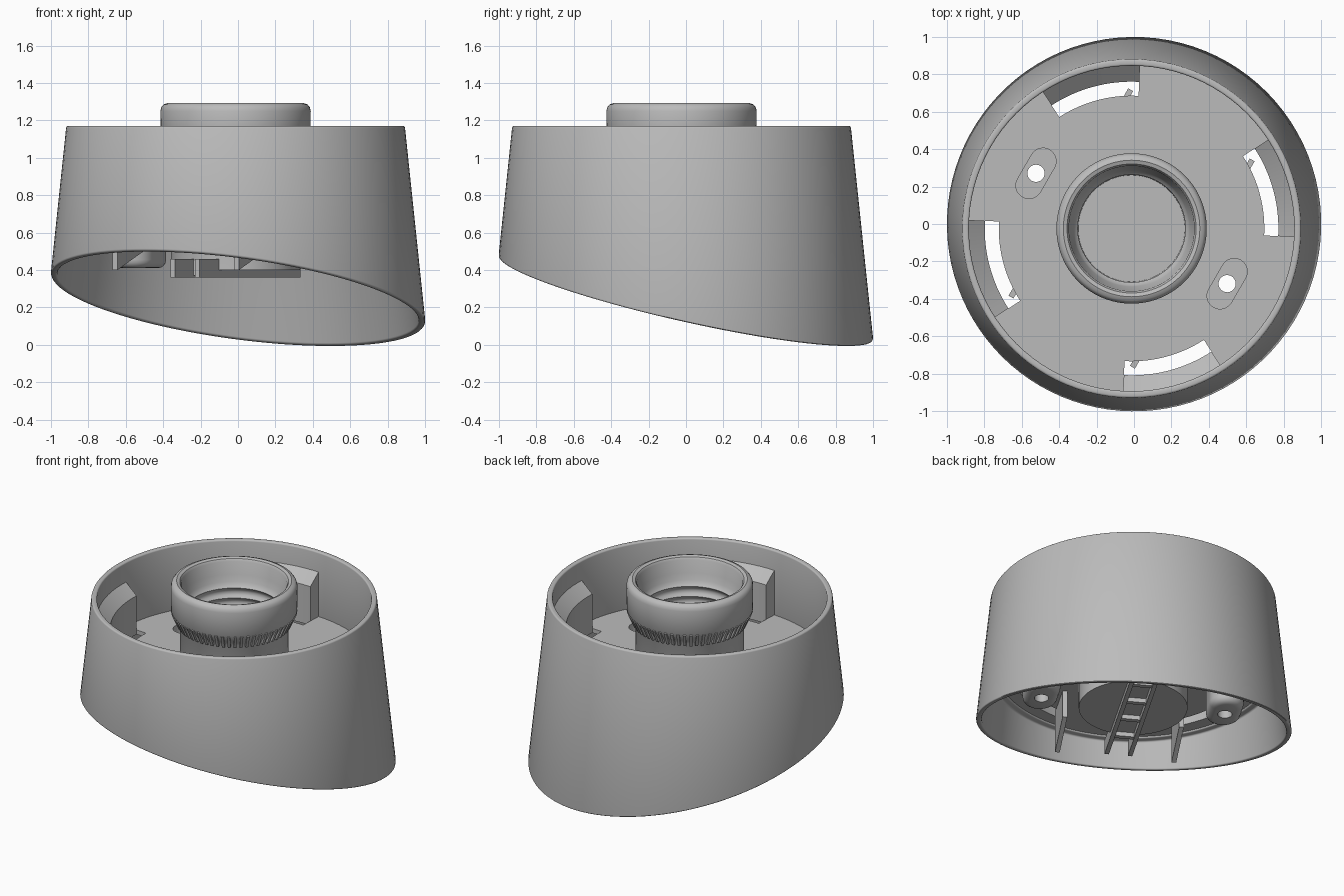
import bpy, bmesh
from math import sin, cos, pi, radians, hypot
from mathutils import Matrix

if "Cube" in bpy.data.objects:
    bpy.data.objects.remove(bpy.data.objects["Cube"])

grey = bpy.data.materials.new("plain grey")
grey.use_nodes = True
colour = (0.5, 0.5, 0.5, 1)
grey.diffuse_color = colour
grey.node_tree.nodes["Principled BSDF"].inputs["Base Color"].default_value = colour

AXIS = Matrix.Translation((-0.013, -0.024, 0))
TURN = AXIS @ Matrix.Rotation(radians(60), 4, "Z")
FLOOR = 0.72


def finish(bm, name, matrix=AXIS):
    bmesh.ops.recalc_face_normals(bm, faces=bm.faces)
    mesh = bpy.data.meshes.new(name)
    bm.to_mesh(mesh)
    bm.free()
    mesh.materials.append(grey)
    ob = bpy.data.objects.new(name, mesh)
    ob.matrix_world = matrix
    bpy.context.collection.objects.link(ob)
    return ob


def activate(ob):
    bpy.ops.object.select_all(action="DESELECT")
    ob.select_set(True)
    bpy.context.view_layer.objects.active = ob


def smooth(ob, angle=35):
    activate(ob)
    bpy.ops.object.shade_smooth_by_angle(angle=radians(angle))


def bevel(ob, width):
    mod = ob.modifiers.new("soft edges", "BEVEL")
    mod.width, mod.segments, mod.limit_method = width, 3, "ANGLE"
    mod.angle_limit = radians(40)
    activate(ob)
    bpy.ops.object.modifier_apply(modifier=mod.name)


def cut(ob, cutters):
    for cutter in cutters:
        mod = ob.modifiers.new("cut", "BOOLEAN")
        mod.operation, mod.object, mod.solver = "DIFFERENCE", cutter, "EXACT"
        activate(ob)
        bpy.ops.object.modifier_apply(modifier=mod.name)


def lathe(name, profile, closed=False, steps=96):
    """Spin (radius, z) points; z may be a function of x and y."""
    bm = bmesh.new()
    rings = []
    for r, z in profile:
        if r == 0:
            rings.append([bm.verts.new((0, 0, z))] * steps)
            continue
        ring = []
        for i in range(steps):
            x, y = r * cos(2 * pi * i / steps), r * sin(2 * pi * i / steps)
            ring.append(bm.verts.new((x, y, z(x, y) if callable(z) else z)))
        rings.append(ring)
    pairs = list(zip(rings, rings[1:])) + ([(rings[-1], rings[0])] if closed else [])
    for a, b in pairs:
        for i in range(steps):
            j = (i + 1) % steps
            bm.faces.new(dict.fromkeys((a[i], a[j], b[j], b[i])))
    return finish(bm, name)


def prism(name, outline, low, high, matrix=AXIS):
    """Raise an outline; low and high may be functions of x and y."""
    bm = bmesh.new()
    level = lambda z, p: z(*p) if callable(z) else z
    a = [bm.verts.new((*p, level(low, p))) for p in outline]
    b = [bm.verts.new((*p, level(high, p))) for p in outline]
    n = len(outline)
    for i in range(n):
        j = (i + 1) % n
        bm.faces.new((a[i], a[j], b[j], b[i]))
    bm.faces.new(a)
    bm.faces.new(b)
    bmesh.ops.triangulate(bm, faces=[f for f in bm.faces if len(f.verts) > 4])
    return finish(bm, name, matrix)


def arc(r, a0, a1, n=16, cx=0, cy=0):
    angles = [radians(a0 + (a1 - a0) * i / n) for i in range(n + 1)]
    return [(cx + r * cos(a), cy + r * sin(a)) for a in angles]


def sector(r0, r1, a0, a1):
    return arc(r1, a0, a1) + arc(r0, a1, a0)


def capsule(r, half, y):
    return arc(r, -90, 90, 16, half, y) + arc(r, 90, 270, 16, -half, y)


def box(x0, x1, y0, y1):
    return [(x0, y0), (x1, y0), (x1, y1), (x0, y1)]


# Tapered shell with a slanted foot
def slant(x, y):
    return 0.255 - 0.128 * x - 0.222 * y


shell = lathe("shell", [(0.905, 1.17), (1.0, slant), (0.965, slant),
                        (0.915, 0.68), (0.87, 0.68), (0.87, 1.17)], closed=True)
for v in shell.data.vertices:
    r = hypot(v.co.x, v.co.y)
    if v.co.z < 0.6 and r > 0.93:
        wall = 0 if r > 0.98 else 0.035
        dx, dy = v.co.x / r, v.co.y / r
        for _ in range(4):
            r = 0.905 + 0.105 * (1.17 - v.co.z) - wall
            v.co = (dx * r, dy * r, slant(dx * r, dy * r))
bevel(shell, 0.01)
smooth(shell)

# Floor plate and the cutters for its openings
floor = lathe("floor_plate", [(0, 0.69), (0.89, 0.69), (0.89, FLOOR), (0, FLOOR)])
cutters = [prism("centre_cutter", arc(0.33, 0, 352.5, 47), 0.3, 1)]
for k in range(4):
    a = 90 * k - 3
    cutters.append(prism("slot_cutter", sector(0.71, 0.785, a, a + 36), 0.3, 1))
recesses = []
for y in (-0.59, 0.59):
    recesses.append(prism("recess_cutter", capsule(0.07, 0.075, y), 0.47, 1, TURN))
    recesses.append(prism("screw_hole_cutter", arc(0.046, 0, 345, 23, 0, y), 0.3, 1, TURN))
cut(floor, cutters + recesses)
smooth(floor)

# Screw bosses under the floor
for side, y in (("left", 0.59), ("right", -0.59)):
    boss = prism(side + "_screw_boss", capsule(0.11, 0.06, y), 0.41, 0.7, TURN)
    bm = bmesh.new()
    bm.from_mesh(boss.data)
    rim = [e for e in bm.edges if all(v.co.z < 0.42 for v in e.verts)
           and abs(e.calc_face_angle(0)) > 1]
    bmesh.ops.bevel(bm, geom=rim, offset=0.045, segments=4, affect="EDGES", profile=0.5)
    bm.to_mesh(boss.data)
    bm.free()
    cut(boss, recesses)
    smooth(boss)
for c in cutters + recesses:
    bpy.data.objects.remove(c)

# Wall clips with a face sloping inwards, behind each slot
for k in range(4):
    a = 90 * k - 3
    clip = prism("wall_clip_%d" % (k + 1), sector(0.785, 0.88, a, a + 36), 0.69,
                 lambda x, y: 0.96 if hypot(x, y) < 0.83 else 1.04)
    smooth(clip)

# Lamp socket: column, flared collar, threaded inside
thread = []
for i in range(5):
    z = 1.14 - 0.07 * i
    thread += [(0.31, z), (0.305, z - 0.02), (0.288, z - 0.035), (0.305, z - 0.055)]
socket = lathe("lamp_socket", [
    (0, 0.4), (0.345, 0.4), (0.345, 1.0), (0.365, 1.03), (0.4, 1.09), (0.402, 1.25),
    (0.397, 1.27), (0.385, 1.285), (0.365, 1.292), (0.345, 1.285), (0.335, 1.27),
    (0.33, 1.18)] + thread + [(0.29, 0.78), (0.285, 0.55), (0, 0.55)])
smooth(socket)

# Knurled grip under the collar
bm = bmesh.new()
for i in range(60):
    made = bmesh.ops.create_cube(bm, size=1)["verts"]
    turn = Matrix.Rotation(2 * pi * i / 60, 4, "Z")
    place = Matrix.Translation((0.367, 0, 1.04)) @ Matrix.Rotation(radians(24), 4, "Y")
    bmesh.ops.transform(bm, verts=made, matrix=turn @ place @ Matrix.Diagonal((0.03, 0.018, 0.1, 1)))
finish(bm, "socket_grip")

# Ladder frame across the socket underside
for side, y in (("left", 0.075), ("right", -0.075)):
    prism(side + "_ladder_rail", box(-0.54, 0.54, y - 0.014, y + 0.014), 0.36, 0.46, TURN)
for k, x in enumerate((-0.33, -0.11, 0.11, 0.33)):
    prism("ladder_rung_%d" % (k + 1), box(x - 0.016, x + 0.016, -0.07, 0.07), 0.37, 0.45, TURN)

# Triangular fins beside the ladder
for sx in (-1, 1):
    for sy in (-1, 1):
        outline = [(sx * x, sy * y) for x, y in box(0.36, 0.64, 0.36, 0.39)]
        prism("support_fin", outline, lambda x, y: 0.4 if abs(x) > 0.5 else 0.5, 0.7, TURN)
